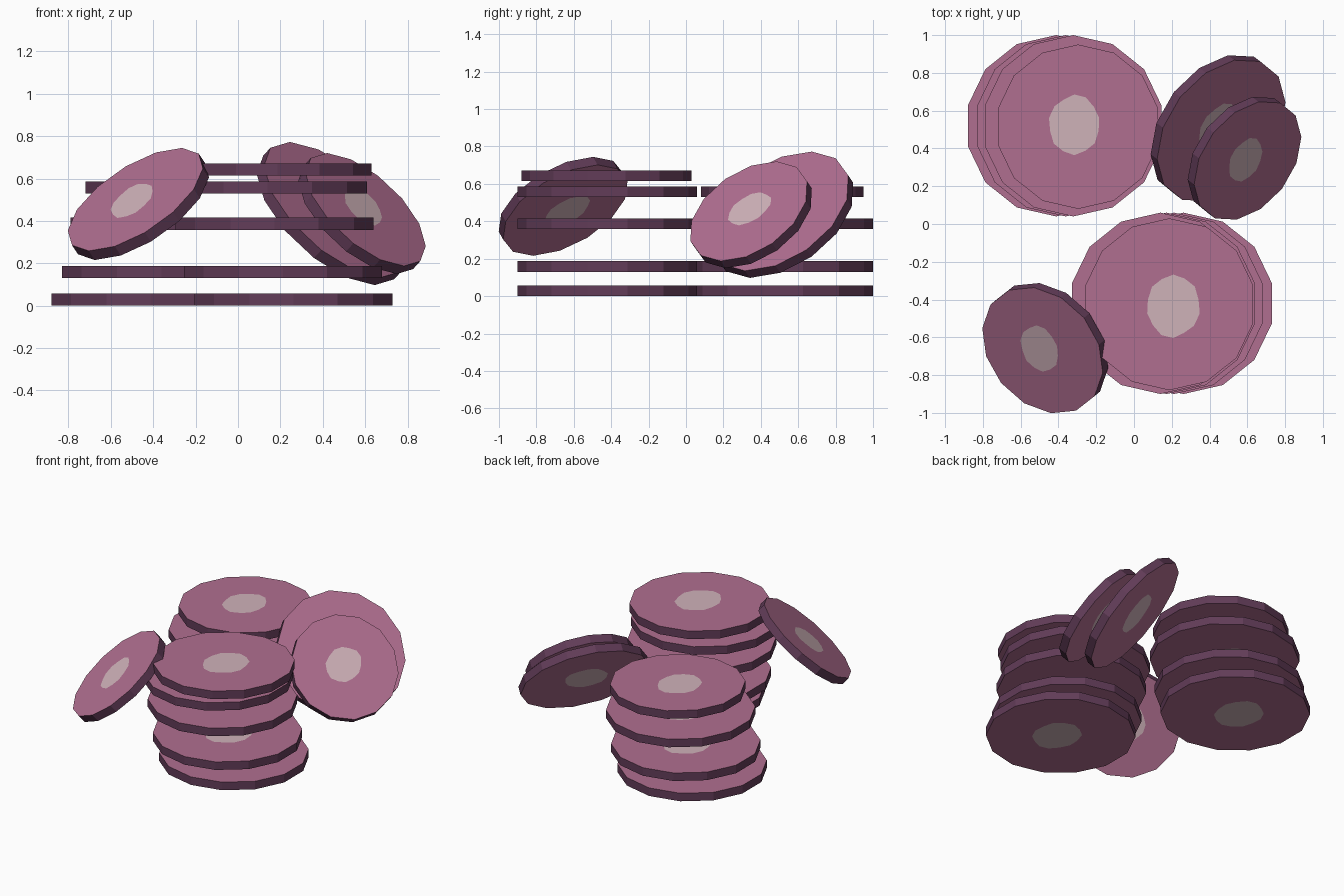
import bpy, bmesh, math
from mathutils import Vector, Matrix

if "Cube" in bpy.data.objects:
    bpy.data.objects.remove(bpy.data.objects["Cube"])

SIDES = 14
THICK = 0.057


def srgb(r, g, b):
    def lin(c):
        c /= 255
        return c / 12.92 if c <= 0.04045 else ((c + 0.055) / 1.055) ** 2.4
    return (lin(r), lin(g), lin(b), 1)


def material(name, color):
    m = bpy.data.materials.new(name)
    m.diffuse_color = color
    m.use_nodes = True
    m.node_tree.nodes["Principled BSDF"].inputs["Base Color"].default_value = m.diffuse_color
    return m


MATS = [material("pink face", srgb(176, 110, 144)),
        material("dark purple rim", srgb(98, 60, 88)),
        material("pale centre", srgb(207, 178, 185))]

# slightly irregular outline of the pale centre
WOBBLE = [1.0, .97, 1.03, 1.02, .95, 1.0, 1.02, .98, 1.03, 1.0, 1.03, .98, 1.02, .97]


def slice_disc(name, center, radius, spin=0.0, normal=None):
    """Flat fourteen-sided slice with a pale centre cut into both faces."""
    bm = bmesh.new()
    rims = []
    for side in (-1, 1):
        z = side * THICK / 2
        outer, inner = [], []
        for i in range(SIDES):
            a = (i + 0.5) * math.tau / SIDES
            outer.append(bm.verts.new((radius * math.cos(a), radius * math.sin(a), z)))
            w = WOBBLE[i] * radius
            inner.append(bm.verts.new((w * (0.31 * math.cos(a) - 0.045),
                                       w * 0.36 * math.sin(a) + 0.025 * radius, z)))
        spot = bm.faces.new(inner)
        spot.material_index = 2
        for i in range(SIDES):
            j = (i + 1) % SIDES
            bm.faces.new((outer[i], outer[j], inner[j], inner[i])).material_index = 0
        rims.append(outer)
    # rim
    for i in range(SIDES):
        j = (i + 1) % SIDES
        bm.faces.new((rims[0][i], rims[0][j], rims[1][j], rims[1][i])).material_index = 1
    bmesh.ops.recalc_face_normals(bm, faces=bm.faces)
    me = bpy.data.meshes.new(name)
    bm.to_mesh(me)
    bm.free()
    for m in MATS:
        me.materials.append(m)
    ob = bpy.data.objects.new(name, me)
    bpy.context.collection.objects.link(ob)
    rot = Matrix.Rotation(spin, 4, 'Z')
    if normal:
        rot = Vector((0, 0, 1)).rotation_difference(Vector(normal)).to_matrix().to_4x4() @ rot
    ob.matrix_world = Matrix.Translation(center) @ rot
    return ob


# front stack: x, y, bottom z, radius
front = [(0.262, -0.42, 0.0, 0.48), (0.212, -0.42, 0.13, 0.48),
         (0.172, -0.42, 0.358, 0.48), (0.14, -0.42, 0.53, 0.48),
         (0.187, -0.425, 0.615, 0.455)]
for n, (x, y, z, r) in enumerate(front, 1):
    slice_disc(f"front_stack_slice_{n}", (x, y, z + THICK / 2), r, math.pi)

# back stack
back = [(-0.412, 0.52, 0.0, 0.48), (-0.362, 0.52, 0.13, 0.48),
        (-0.322, 0.52, 0.358, 0.48), (-0.296, 0.515, 0.53, 0.435)]
for n, (x, y, z, r) in enumerate(back, 1):
    slice_disc(f"back_stack_slice_{n}", (x, y, z + THICK / 2), r)

# slices leaning against the stacks
slice_disc("left_leaning_slice", (-0.47, -0.657, 0.48), 0.37, 0, (-0.50, -0.42, 0.75))
slice_disc("right_leaning_slice_large", (0.445, 0.507, 0.435), 0.425, 0, (0.60, -0.45, 0.66))
slice_disc("right_leaning_slice_small", (0.585, 0.348, 0.435), 0.355, 0, (0.60, -0.45, 0.66))
